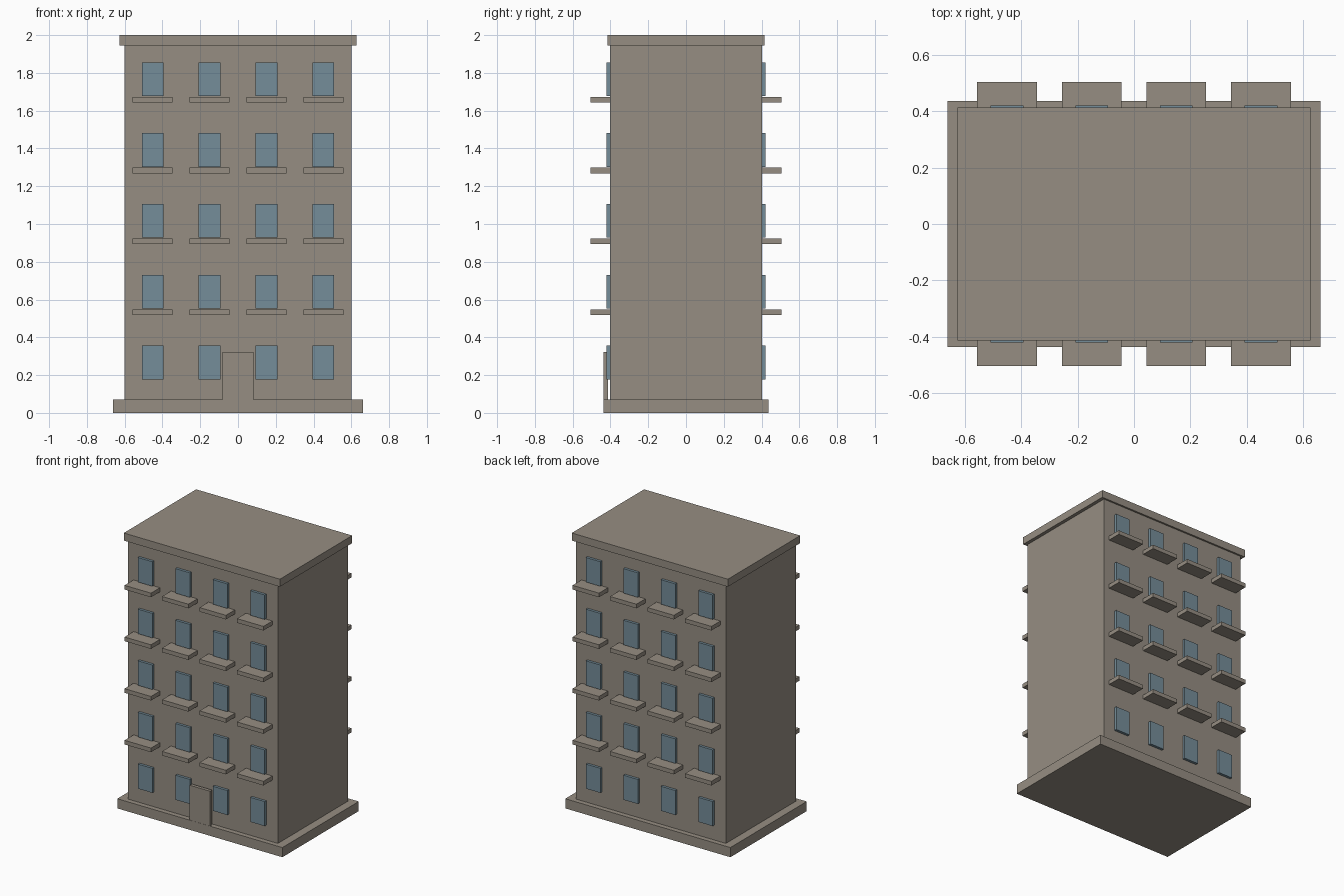
import bpy
import bmesh
from mathutils import Matrix

cube = bpy.data.objects.get("Cube")
if cube:
    bpy.data.objects.remove(cube, do_unlink=True)


def make_material(name, rgb):
    mat = bpy.data.materials.new(name)
    mat.use_nodes = True
    mat.diffuse_color = (*rgb, 1)
    mat.node_tree.nodes["Principled BSDF"].inputs["Base Color"].default_value = (*rgb, 1)
    return mat


concrete = make_material("warm_grey_concrete", (0.305, 0.270, 0.225))
glass = make_material("blue_grey_glass", (0.178, 0.266, 0.319))


def box(name, mat, x, y, z):
    """Box spanning the (low, high) ranges x, y and z."""
    spans = (x, y, z)
    centre = [(lo + hi) / 2 for lo, hi in spans]
    size = [hi - lo for lo, hi in spans]
    bm = bmesh.new()
    bmesh.ops.create_cube(bm, size=1, matrix=Matrix.Translation(centre) @ Matrix.Diagonal((*size, 1)))
    mesh = bpy.data.meshes.new(name)
    bm.to_mesh(mesh)
    bm.free()
    mesh.materials.append(mat)
    obj = bpy.data.objects.new(name, mesh)
    bpy.context.collection.objects.link(obj)
    return obj


BASE_TOP, ROOF_BOTTOM = 0.07, 1.945
FLOORS = 5
STOREY = (ROOF_BOTTOM - BASE_TOP) / FLOORS
WALL = 0.402

# Main masses
box("base_plinth", concrete, (-0.663, 0.663), (-0.438, 0.438), (0, BASE_TOP))
box("building_body", concrete, (-0.602, 0.602), (-WALL, WALL), (BASE_TOP, ROOF_BOTTOM))
box("roof_slab", concrete, (-0.627, 0.627), (-0.415, 0.415), (ROOF_BOTTOM, 2))

# Entrance door slab standing just off the front wall
box("entrance_door", concrete, (-0.082, 0.082), (-0.437, -0.413), (BASE_TOP, 0.323))

# Windows on every storey, balconies above the ground floor, on both long sides
for side, sign in (("front", -1), ("back", 1)):
    for floor in range(FLOORS):
        z = BASE_TOP + floor * STOREY
        for col in range(4):
            x = (col - 1.5) * 0.301
            tag = f"{side}_{floor + 1}_{col + 1}"
            box(f"window_{tag}", glass, (x - 0.058, x + 0.058),
                sorted((sign * 0.398, sign * 0.421)), (z + 0.108, z + 0.286))
            if floor:
                box(f"balcony_{tag}", concrete, (x - 0.106, x + 0.106),
                    sorted((sign * 0.396, sign * 0.505)), (z + 0.073, z + 0.103))
